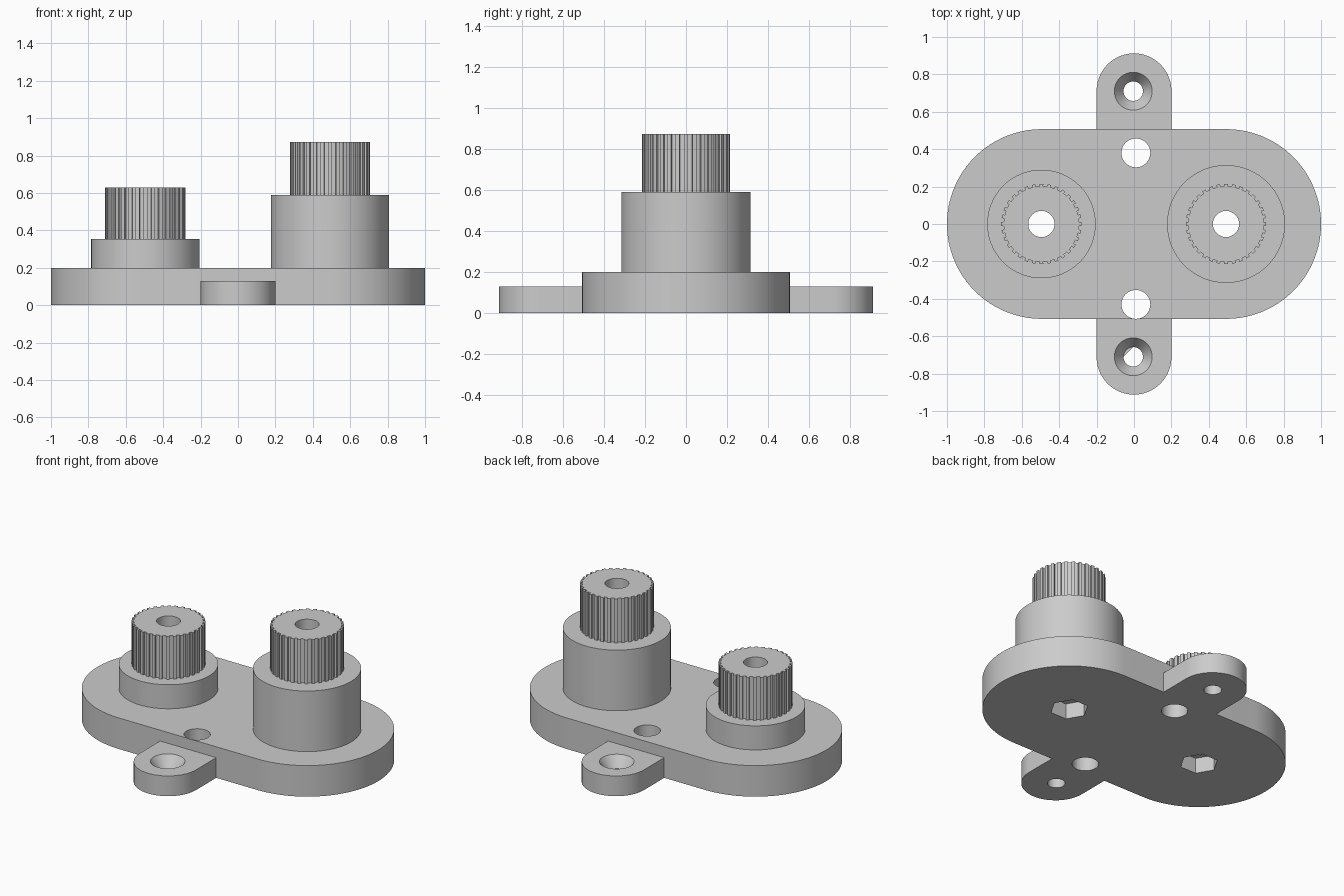
import bpy, bmesh
from math import pi, cos, sin, radians
from mathutils import Matrix

cube = bpy.data.objects.get("Cube")
if cube:
    bpy.data.objects.remove(cube, do_unlink=True)

grey = bpy.data.materials.new("plain grey")
grey.use_nodes = True
colour = (0.6, 0.6, 0.6, 1)
grey.diffuse_color = colour
grey.node_tree.nodes["Principled BSDF"].inputs["Base Color"].default_value = colour

BASE_TOP, EAR_TOP = 0.2, 0.13
BASE_R, BASE_X = 0.507, 0.493
BORE_R = 0.07


def add_mesh(name, bm):
    bmesh.ops.recalc_face_normals(bm, faces=bm.faces)
    mesh = bpy.data.meshes.new(name)
    bm.to_mesh(mesh)
    bm.free()
    mesh.materials.append(grey)
    obj = bpy.data.objects.new(name, mesh)
    bpy.context.collection.objects.link(obj)
    return obj


def prism(name, outline, z0, z1):
    bm = bmesh.new()
    face = bm.faces.new([bm.verts.new((x, y, z0)) for x, y in outline])
    top = bmesh.ops.extrude_face_region(bm, geom=[face])["geom"]
    verts = [v for v in top if isinstance(v, bmesh.types.BMVert)]
    bmesh.ops.translate(bm, verts=verts, vec=(0, 0, z1 - z0))
    return add_mesh(name, bm)


def arc(cx, cy, r, start, end, steps):
    angles = [radians(start + (end - start) * i / steps) for i in range(steps + 1)]
    return [(cx + r * cos(a), cy + r * sin(a)) for a in angles]


def circle(cx, cy, r, steps=64):
    return arc(cx, cy, r, 0, 360, steps)[:-1]


def cone(x, y, z0, z1, r0, r1):
    bm = bmesh.new()
    bmesh.ops.create_cone(bm, cap_ends=True, segments=48, radius1=r0, radius2=r1,
                          depth=z1 - z0, matrix=Matrix.Translation((x, y, (z0 + z1) / 2)))
    return add_mesh("cutter", bm)


def cut(obj, *cutters):
    for cutter in cutters:
        cutter.hide_render = True
        mod = obj.modifiers.new("cut", "BOOLEAN")
        mod.operation, mod.solver, mod.object = "DIFFERENCE", "EXACT", cutter
        bpy.context.view_layer.update()
        graph = bpy.context.evaluated_depsgraph_get()
        mesh = bpy.data.meshes.new_from_object(obj.evaluated_get(graph))
        obj.modifiers.clear()
        obj.data = mesh
        bpy.data.objects.remove(cutter, do_unlink=True)


def hole(x, y, r, z0=-0.1, z1=1.2, sides=48):
    return prism("cutter", circle(x, y, r, sides), z0, z1)


def drop_hidden_floor(obj, z):
    bm = bmesh.new()
    bm.from_mesh(obj.data)
    floor = [f for f in bm.faces if all(abs(v.co.z - z) < 1e-4 for v in f.verts)]
    bmesh.ops.delete(bm, geom=floor, context="FACES")
    bm.to_mesh(obj.data)
    bm.free()


parts = []

# Base plate with two through holes, two bores and hexagonal nut pockets
base = prism("base_plate", arc(BASE_X, 0, BASE_R, -90, 90, 64)
             + arc(-BASE_X, 0, BASE_R, 90, 270, 64), 0, BASE_TOP)
cut(base, hole(0.01, 0.38, 0.077), hole(0.01, -0.43, 0.077))
for x in (-0.495, 0.492):
    cut(base, hole(x, 0, BORE_R), hole(x, 0, 0.113, -0.1, 0.1, 6))
parts.append(base)

# Mounting ears with countersunk screw holes
for name, side in (("back_ear", 1), ("front_ear", -1)):
    outline = [(0.2, BASE_R)] + arc(0, 0.712, 0.2, 0, 180, 48) + [(-0.2, BASE_R)]
    ear = prism(name, [(x, y * side) for x, y in outline], 0, EAR_TOP)
    cut(ear, hole(-0.004, side * 0.71, 0.052),
        cone(-0.004, side * 0.71, 0.06, EAR_TOP + 0.001, 0.052, 0.102))
    parts.append(ear)


# Bosses topped by grooved drive wheels
def toothed(cx, r_out, r_in, teeth):
    points = []
    for i in range(teeth):
        for r, step in ((r_in, -0.24), (r_out, -0.24), (r_out, 0.24), (r_in, 0.24)):
            a = 2 * pi * (i + step) / teeth
            points.append((cx + r * cos(a), r * sin(a)))
    return points


for side, x, radius, shoulder, top in (("right", -0.495, 0.29, 0.355, 0.63),
                                       ("left", 0.492, 0.315, 0.59, 0.873)):
    boss = prism(side + "_boss", circle(x, 0, radius, 96), BASE_TOP, shoulder)
    wheel = prism(side + "_toothed_wheel", toothed(x, 0.215, 0.202, 32), shoulder, top)
    for part, floor in ((boss, BASE_TOP), (wheel, shoulder)):
        cut(part, hole(x, 0, BORE_R))
        drop_hidden_floor(part, floor)
        parts.append(part)

# Smooth curved walls, crisp edges
bpy.ops.object.select_all(action="DESELECT")
for part in parts:
    part.select_set(True)
bpy.context.view_layer.objects.active = base
bpy.ops.object.shade_smooth_by_angle(angle=radians(25))
